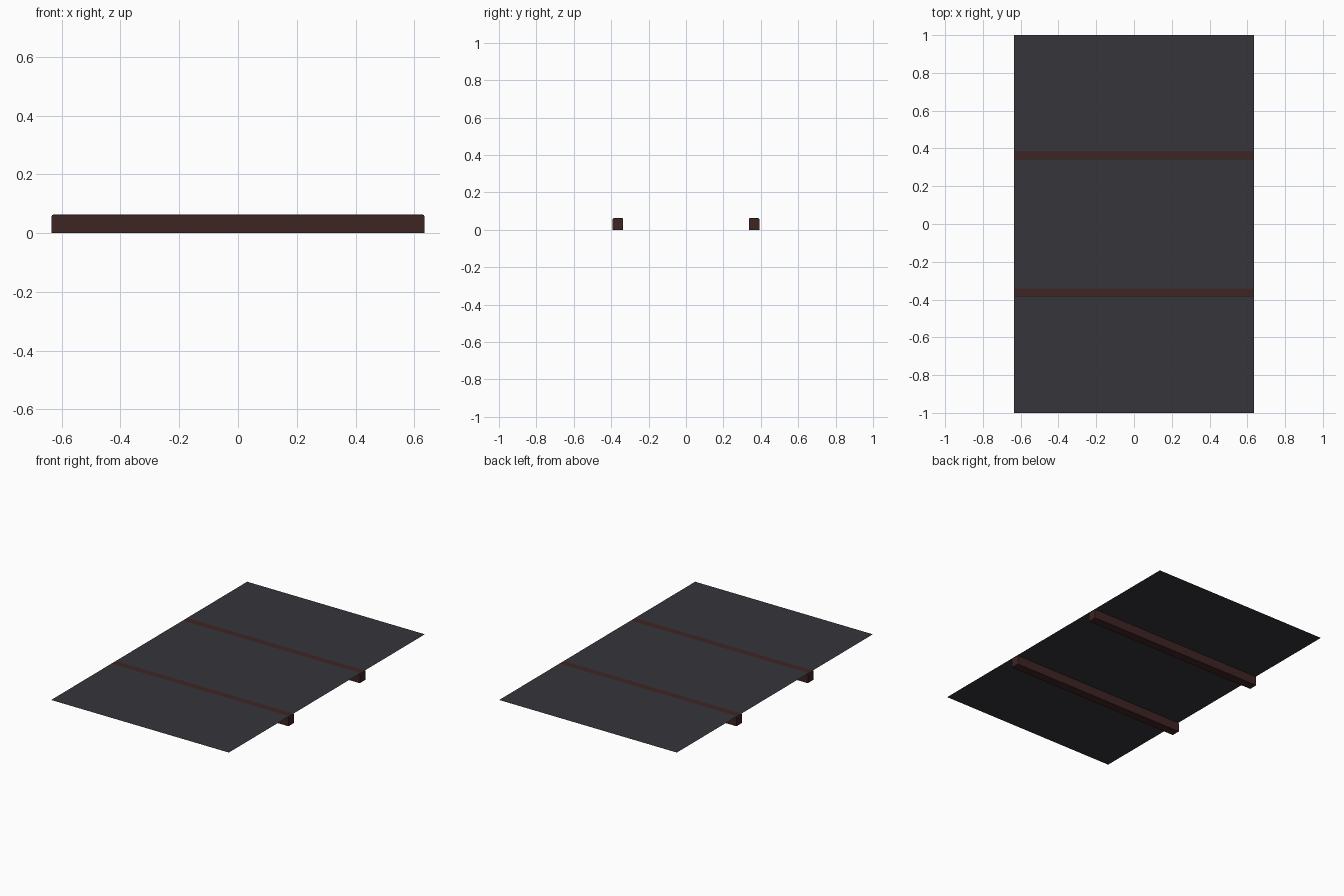
import bpy, bmesh

if "Cube" in bpy.data.objects:
    bpy.data.objects.remove(bpy.data.objects["Cube"])


def material(name, rgb):
    m = bpy.data.materials.new(name)
    m.diffuse_color = (*rgb, 1)
    m.use_nodes = True
    m.node_tree.nodes["Principled BSDF"].inputs["Base Color"].default_value = m.diffuse_color
    return m


sheet_mat = material("dark grey", (0.037, 0.035, 0.043))
beam_mat = material("dark red brown", (0.047, 0.018, 0.017))

HALF_X, TOP = 0.635, 0.063


def finish(name, bm, mat):
    mesh = bpy.data.meshes.new(name)
    bm.to_mesh(mesh)
    bm.free()
    mesh.materials.append(mat)
    obj = bpy.data.objects.new(name, mesh)
    bpy.context.collection.objects.link(obj)
    return obj


# Thin flat sheet lying just under the beam tops
bm = bmesh.new()
bmesh.ops.create_grid(bm, x_segments=1, y_segments=1, size=1)
for v in bm.verts:
    v.co.x *= HALF_X
    v.co.z = TOP - 0.0006
finish("sheet", bm, sheet_mat)

# Two cross beams with softened upper edges
for name, y in (("front_beam", -0.364), ("back_beam", 0.364)):
    bm = bmesh.new()
    bmesh.ops.create_cube(bm, size=1)
    for v in bm.verts:
        v.co.x *= 2 * HALF_X
        v.co.y = v.co.y * 0.056 + y
        v.co.z = (v.co.z + 0.5) * TOP
    top_edges = [e for e in bm.edges if all(v.co.z > TOP / 2 for v in e.verts)]
    bmesh.ops.bevel(bm, geom=top_edges, offset=0.007, segments=2,
                    profile=0.5, affect='EDGES')
    finish(name, bm, beam_mat)
